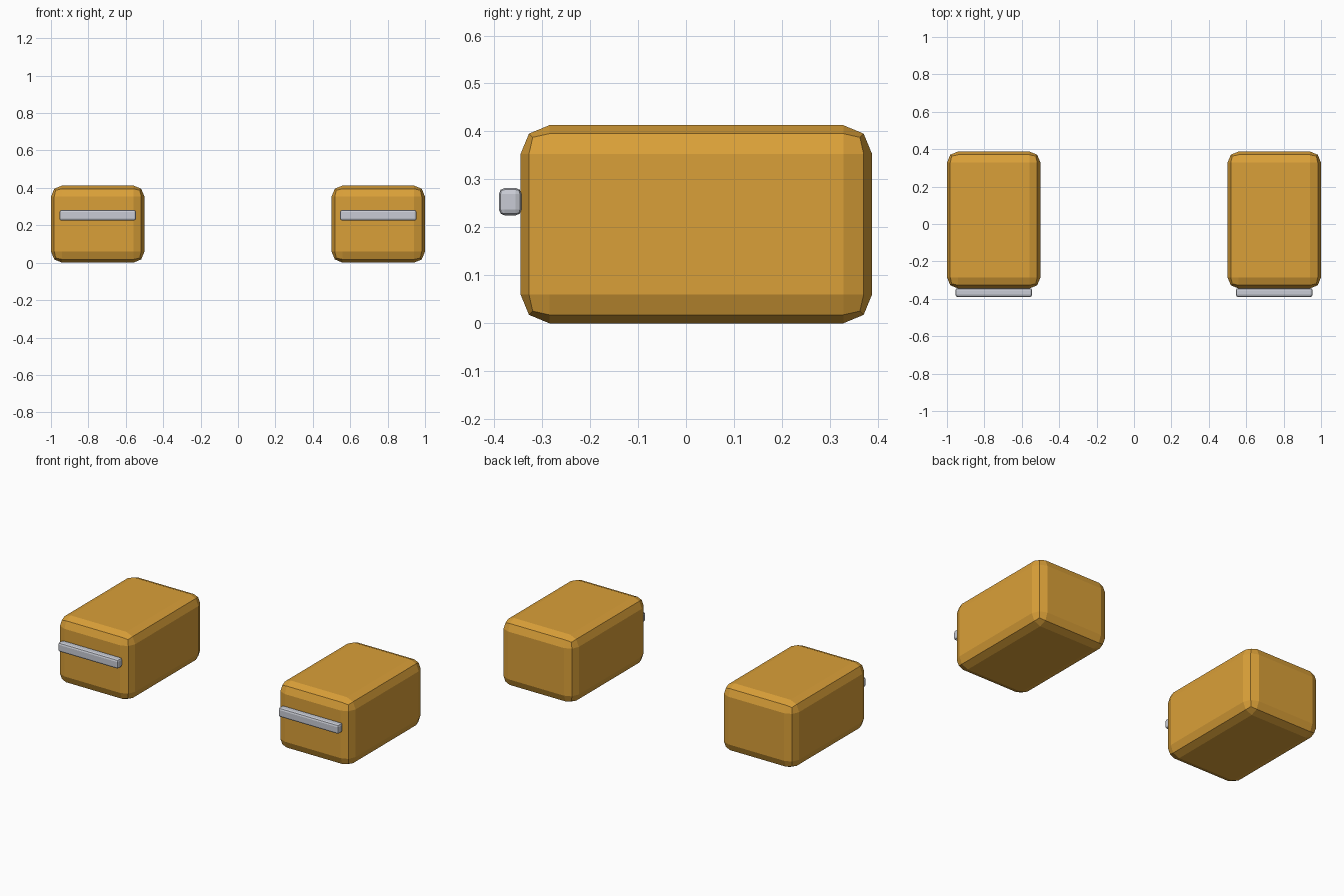
import bpy

if "Cube" in bpy.data.objects:
    bpy.data.objects.remove(bpy.data.objects["Cube"])


def material(name, color):
    m = bpy.data.materials.new(name)
    m.diffuse_color = (*color, 1.0)
    m.use_nodes = True
    m.node_tree.nodes["Principled BSDF"].inputs["Base Color"].default_value = m.diffuse_color
    return m


WOOD = material("warm_orange", (0.70, 0.35, 0.04))
METAL = material("light_grey_metal", (0.58, 0.60, 0.66))


def rounded_box(name, lo, hi, bevel, mat):
    """Box between two corners with two-step rounded edges."""
    center = [(a + b) / 2 for a, b in zip(lo, hi)]
    size = [b - a for a, b in zip(lo, hi)]
    bpy.ops.mesh.primitive_cube_add(size=1, location=center)
    ob = bpy.context.object
    ob.name = name
    ob.scale = size
    bpy.ops.object.transform_apply(location=False, rotation=False, scale=True)
    mod = ob.modifiers.new("rounded_edges", 'BEVEL')
    mod.width = bevel
    mod.segments = 2
    mod.limit_method = 'NONE'
    ob.data.materials.append(mat)
    return ob


# Two matching drawers, each with a bar handle on the front
for side, x in (("left", -0.75), ("right", 0.75)):
    rounded_box(side + "_drawer", (x - 0.25, -0.345, 0.0),
                (x + 0.25, 0.388, 0.413), 0.06, WOOD)
    rounded_box(side + "_handle", (x - 0.205, -0.39, 0.225),
                (x + 0.205, -0.343, 0.282), 0.012, METAL)
